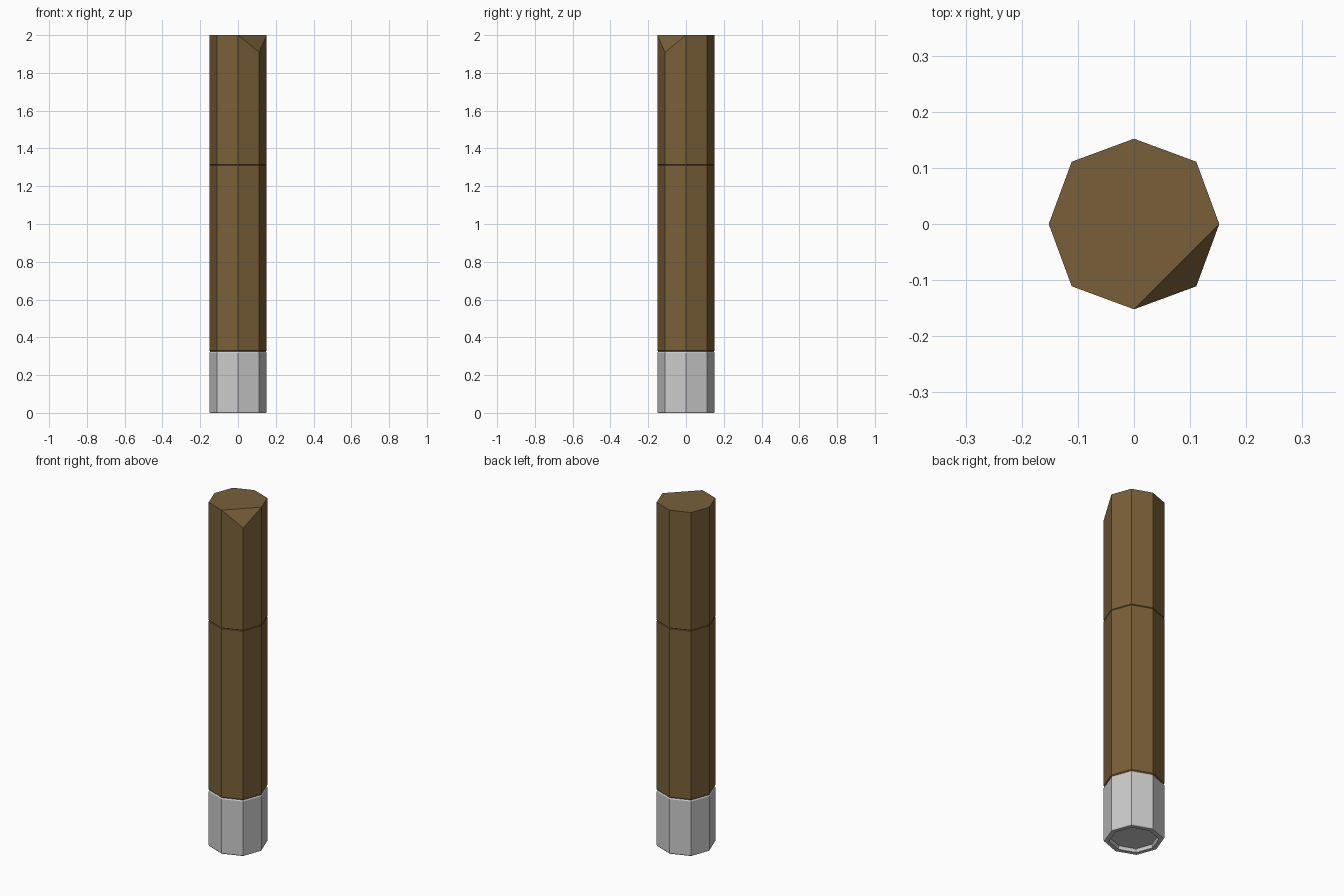
import bpy, bmesh, math

if "Cube" in bpy.data.objects:
    bpy.data.objects.remove(bpy.data.objects["Cube"])

R_AXIS, R_DIAG = 0.152, 0.157   # octagon corner radii (on axes, on diagonals)


def octagon(scale, z):
    pts = []
    for i in range(8):
        r = (R_DIAG if i % 2 else R_AXIS) * scale
        a = math.radians(45 * i)
        pts.append((r * math.cos(a), r * math.sin(a), z))
    return pts


def make_part(name, profile, color=None, cut_corner=None):
    """Stack octagonal rings (scale, z) and cap both ends."""
    bm = bmesh.new()
    rings = [[bm.verts.new(p) for p in octagon(s, z)] for s, z in profile]
    if cut_corner is not None:          # drop the front right top corner
        rings[-1][7].co.z = cut_corner
    for low, high in zip(rings, rings[1:]):
        for i in range(8):
            j = (i + 1) % 8
            bm.faces.new((low[i], low[j], high[j], high[i]))
    bm.faces.new(rings[0][::-1])
    top = rings[-1]
    if cut_corner is None:
        bm.faces.new(top)
    else:
        bm.faces.new(top[:7])
        bm.faces.new((top[6], top[7], top[0]))
    bmesh.ops.recalc_face_normals(bm, faces=bm.faces)
    mesh = bpy.data.meshes.new(name)
    bm.to_mesh(mesh)
    bm.free()
    obj = bpy.data.objects.new(name, mesh)
    bpy.context.collection.objects.link(obj)
    if color:
        mat = bpy.data.materials.new(name + "_wood")
        mat.diffuse_color = color
        mat.use_nodes = True
        mat.node_tree.nodes["Principled BSDF"].inputs["Base Color"].default_value = mat.diffuse_color
        mesh.materials.append(mat)
    return obj


WOOD = (0.19, 0.115, 0.04, 1)

# Metal end cap with a shallow recess underneath
make_part("end_cap", [(0.80, 0.02), (0.82, 0.0), (0.98, 0.0), (1.0, 0.006),
                      (1.0, 0.318), (0.97, 0.325)])

# Wooden shaft in two lengths meeting at a fine groove
make_part("lower_shaft", [(0.97, 0.325), (1.0, 0.33), (1.0, 1.309), (0.98, 1.312)], WOOD)
make_part("upper_shaft", [(0.98, 1.312), (1.0, 1.315), (1.0, 2.0)], WOOD, cut_corner=1.91)
